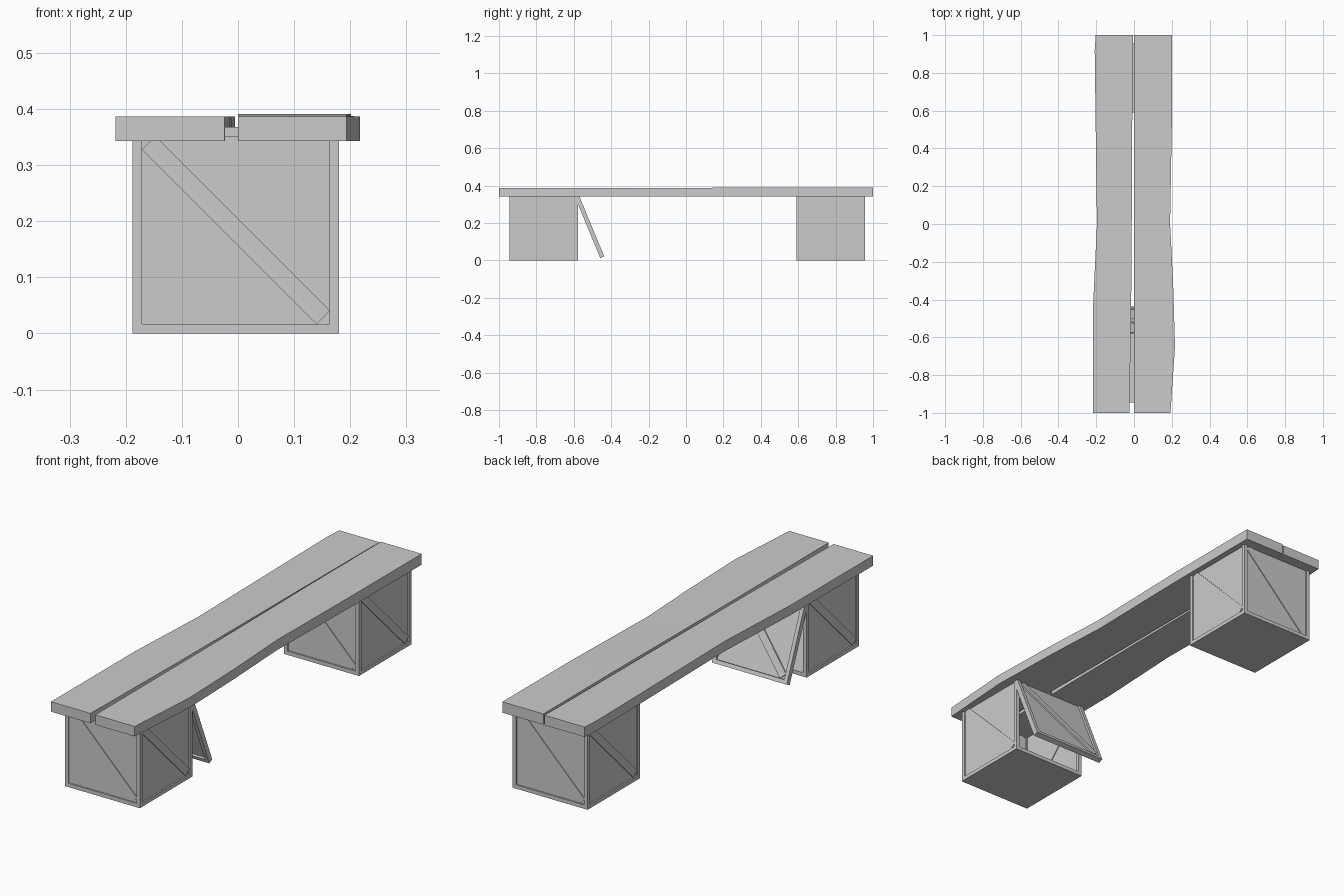
import bpy, bmesh, math
from mathutils import Matrix, Vector

if "Cube" in bpy.data.objects:
    bpy.data.objects.remove(bpy.data.objects["Cube"])

S = 0.368          # crate edge length
H = S / 2
F = 0.017          # frame bar width


def add_box(bm, lo, hi, mat=Matrix()):
    lo, hi = Vector(lo), Vector(hi)
    m = mat @ Matrix.Translation((lo + hi) / 2) @ Matrix.Diagonal((*(hi - lo), 1))
    bmesh.ops.create_cube(bm, size=1, matrix=m)


def finish(bm, name):
    bmesh.ops.recalc_face_normals(bm, faces=bm.faces)
    me = bpy.data.meshes.new(name)
    bm.to_mesh(me)
    bm.free()
    ob = bpy.data.objects.new(name, me)
    bpy.context.collection.objects.link(ob)
    return ob


def framed_side(bm, mat, depth=F, filled=True, both_posts=False):
    """Frame in the xz plane, y = 0 outside and y = depth inside."""
    add_box(bm, (-H, 0, 0), (-H + F, depth, S), mat)
    if both_posts:
        add_box(bm, (H - F, 0, 0), (H, depth, S), mat)
    for z in (0, S - F):
        add_box(bm, (-H + F, 0, z), (H - F, depth, z + F), mat)
    if filled:
        mid = depth / 2
        add_box(bm, (-H + F, mid - 0.002, F), (H - F, mid + 0.002, S - F), mat)
        # diagonal brace with square-cut ends
        brace = mat @ Matrix.Translation((0, 0, H)) @ Matrix.Rotation(math.radians(45), 4, 'Y')
        add_box(bm, (-0.22, 0.003, -0.017), (0.22, depth - 0.003, 0.017), brace)


def crate(name, cx, cy, open_back):
    bm = bmesh.new()
    base = Matrix.Translation((cx, cy, 0))
    for k in range(4):
        m = base @ Matrix.Rotation(k * math.pi / 2, 4, 'Z') @ Matrix.Translation((0, -H, 0))
        framed_side(bm, m, filled=not (open_back and k == 2))
    # floor and recessed top board
    i = H - F
    add_box(bm, (-i, -i, 0), (i, i, F), base)
    add_box(bm, (-i, -i, S - 0.011), (i, i, S - 0.006), base)
    return finish(bm, name)


def plank(name, stations, bottom=0.343):
    """stations: (y, left x, right x, top z)"""
    bm = bmesh.new()
    rings = []
    for y, l, r, t in stations:
        pts = ((l, bottom), (r, bottom), (r, t), (l, t))
        rings.append([bm.verts.new((x, y, z)) for x, z in pts])
    for a, b in zip(rings, rings[1:]):
        for j in range(4):
            n = (j + 1) % 4
            bm.faces.new((a[j], a[n], b[n], b[j]))
    bm.faces.new(rings[0])
    bm.faces.new(rings[-1][::-1])
    return finish(bm, name)


# crates used as legs
CX = -0.004
crate("front_crate", CX, -0.761, True)
crate("back_crate", CX, 0.774, False)

# lid swung open from the top of the front crate
bm = bmesh.new()
swing = (Matrix.Translation((CX, -0.578, 0.362))
         @ Matrix.Rotation(math.radians(22.5), 4, 'X')
         @ Matrix.Translation((0, 0, -S)) @ Matrix.Rotation(math.pi, 4, 'Z'))
framed_side(bm, swing, depth=0.023, both_posts=True)
finish(bm, "open_crate_lid")

# seat planks with uneven outer edges
plank("left_seat_plank", [
    (-1.0, -0.218, -0.024, 0.387), (-0.42, -0.216, -0.015, 0.387),
    (0.0, -0.196, -0.012, 0.387), (0.6, -0.204, -0.009, 0.387),
    (0.92, -0.208, -0.007, 0.387), (1.0, -0.203, -0.005, 0.387)])
plank("right_seat_plank", [
    (-1.0, 0.193, 0.0, 0.387)[:1] + (0.0, 0.193, 0.387), (-0.65, 0.0, 0.217, 0.387),
    (-0.31, 0.0, 0.207, 0.387), (0.0, 0.0, 0.191, 0.388),
    (0.52, 0.0, 0.200, 0.391), (1.0, 0.0, 0.201, 0.391)])
